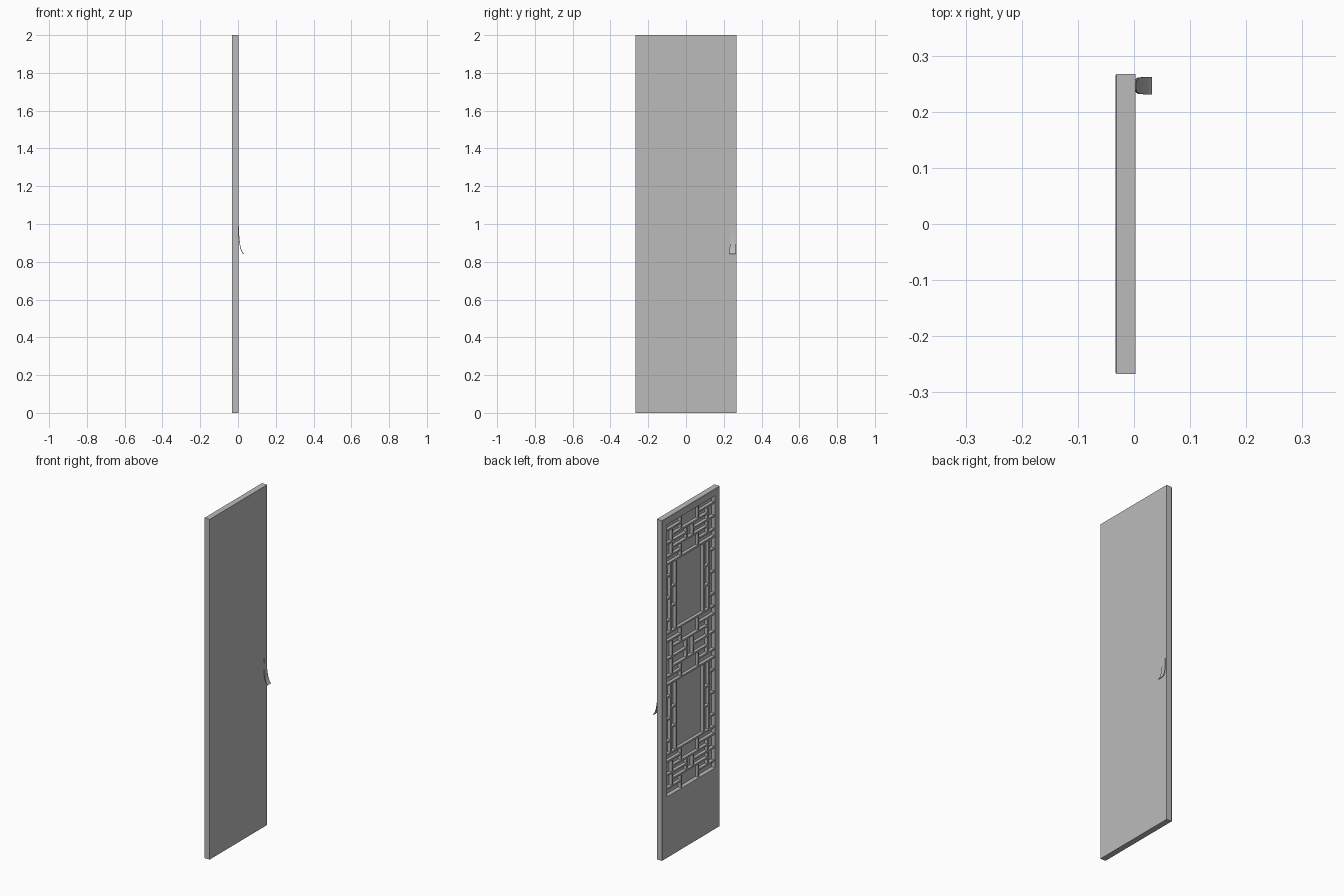
import bpy, bmesh

cube = bpy.data.objects.get("Cube")
if cube:
    bpy.data.objects.remove(cube, do_unlink=True)

grey = bpy.data.materials.new("plain_grey")
grey.use_nodes = True
grey.diffuse_color = (0.5, 0.5, 0.5, 1)
grey.node_tree.nodes["Principled BSDF"].inputs["Base Color"].default_value = (0.5, 0.5, 0.5, 1)


def finish(bm, name):
    bmesh.ops.recalc_face_normals(bm, faces=bm.faces)
    mesh = bpy.data.meshes.new(name)
    bm.to_mesh(mesh)
    bm.free()
    mesh.materials.append(grey)
    obj = bpy.data.objects.new(name, mesh)
    bpy.context.collection.objects.link(obj)
    return obj


def loft(bm, rings, closed=True, caps=True):
    loops = [[bm.verts.new(p) for p in ring] for ring in rings]
    n = len(loops[0])
    for a, b in zip(loops, loops[1:]):
        for i in range(n if closed else n - 1):
            j = (i + 1) % n
            bm.faces.new((a[i], a[j], b[j], b[i]))
    if caps:
        bm.faces.new(loops[0])
        bm.faces.new(loops[-1])


def rect(x, y, z0, z1):
    return [(x, -y, z0), (x, y, z0), (x, y, z1), (x, -y, z1)]


# Door leaf: plain slab with a recess sunk into one face
FACE, BACK, FLOOR, BAR_TOP = 0.003, -0.033, -0.009, -0.027
W, B, T = 0.224, 0.36, 1.96
bm = bmesh.new()
loft(bm, [rect(FACE - 0.002, 0.267, 0, 2), rect(BACK + 0.002, 0.267, 0, 2),
          rect(BACK, 0.265, 0.002, 1.998), rect(BACK, W, B, T), rect(FLOOR, W, B, T)])
# chamfered plain face
ring = [v for v in bm.verts if abs(v.co.x - FACE + 0.002) < 1e-5]
cap = next(f for f in bm.faces if all(v in ring for v in f.verts))
bmesh.ops.inset_region(bm, faces=[cap], thickness=0.002, depth=0)
for v in cap.verts:
    v.co.x = FACE
finish(bm, "door_leaf")

# Lattice of thin bars inside the recess
lattice = bmesh.new()
R = 0.005


def bar(y0, y1, z0, z1, top):
    loft(lattice, [[(x, y0, z0), (x, y1, z0), (x, y1, z1), (x, y0, z1)] for x in (FLOOR, top)])


def across(z, y0, y1):
    bar(y0, y1, z - R, z + R, BAR_TOP)


def upright(y, z0, z1):
    bar(y - R, y + R, z0, z1, BAR_TOP + 0.0005)


# brick clusters: centre height, inner and outer half heights
clusters = [(0.48, 0.038, 0.12), (1.16, 0.058, 0.15), (1.84, 0.038, 0.12)]
for c, inner, outer in clusters:
    mid = (inner + outer) / 2
    for s in (-1, 1):
        across(c + s * inner, -0.165, 0.165)
        if B < c + s * outer - R and c + s * outer + R < T:
            across(c + s * outer, -W, W)
        upright(s * 0.03, c - inner, c + inner)
        upright(s * 0.165, c - mid, c + mid)
        for t in (-1, 1):
            lo, hi = sorted((c + t * inner, c + t * outer))
            upright(s * 0.08, lo, hi)
            y0, y1 = sorted((s * 0.08, s * W))
            across(c + t * mid, y0, y1)
        y0, y1 = sorted((s * 0.03, s * W))
        across(c, y0, y1)

# tall open panels with narrow tied side strips
for (c0, _, h0), (c1, _, h1) in zip(clusters, clusters[1:]):
    lo, hi = c0 + h0, c1 - h1
    for s in (-1, 1):
        upright(s * 0.128, lo, hi)
        upright(s * 0.178, lo, hi)
        for i, f in enumerate((0.18, 0.36, 0.5, 0.64, 0.82)):
            y0, y1 = (0.128, 0.178) if i % 2 else (0.178, W)
            y0, y1 = sorted((s * y0, s * y1))
            across(lo + f * (hi - lo), y0, y1)
finish(lattice, "lattice")

# Handle: thin tapered tab curling away from the plain face
profile = [(0.004, 0.99, 0.007), (0.005, 0.96, 0.010), (0.007, 0.93, 0.013),
           (0.010, 0.90, 0.0145), (0.015, 0.873, 0.015), (0.022, 0.855, 0.0155),
           (0.032, 0.842, 0.0155)]
bm = bmesh.new()
rings = []
for x, z, h in profile:
    y = 0.2465
    rings.append([(x, y - h, z), (x, y + h, z), (x - 0.003, y + h, z - 0.002), (x - 0.003, y - h, z - 0.002)])
loft(bm, rings)
handle = finish(bm, "handle")
bpy.ops.object.select_all(action="DESELECT")
handle.select_set(True)
bpy.context.view_layer.objects.active = handle
bpy.ops.object.shade_smooth_by_angle()
